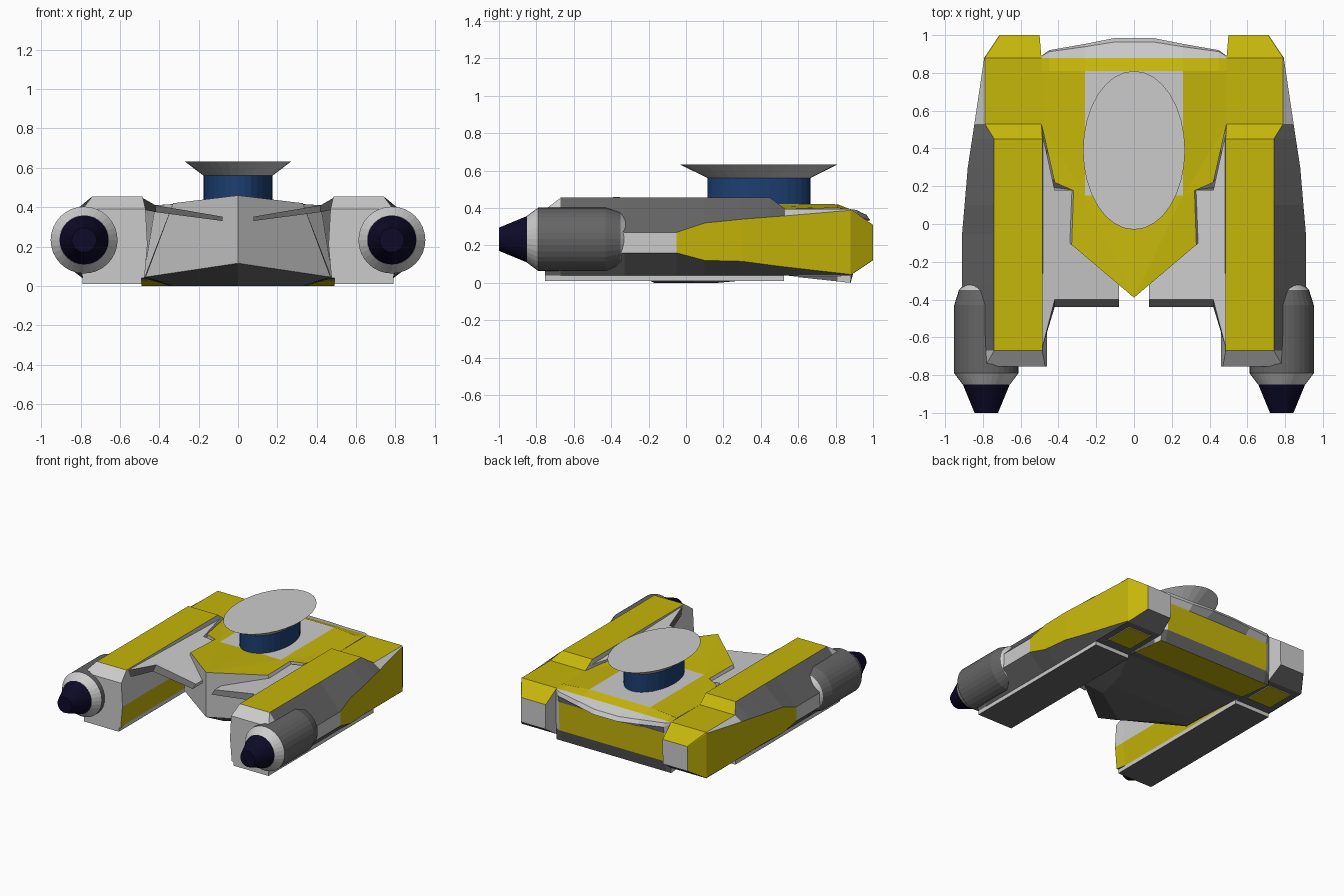
import bpy, bmesh, math

if "Cube" in bpy.data.objects:
    bpy.data.objects.remove(bpy.data.objects["Cube"])

def material(name, rgb):
    m = bpy.data.materials.new(name)
    m.diffuse_color = (*rgb, 1)
    m.use_nodes = True
    m.node_tree.nodes["Principled BSDF"].inputs["Base Color"].default_value = m.diffuse_color
    return m

GREY, YELLOW, BLUE, NAVY, DARK = range(5)
MATS = [material("grey", (0.8, 0.8, 0.8)), material("yellow", (0.56, 0.465, 0.003)),
        material("blue", (0.012, 0.05, 0.17)), material("navy", (0.004, 0.003, 0.02)),
        material("dark_grey", (0.13, 0.13, 0.13))]

def build(name, faces, mirror=False):
    """faces: list of (points, material index); mirror adds the x-flipped half and welds."""
    bm = bmesh.new()
    for s in ((1, -1) if mirror else (1,)):
        for pts, mi in faces:
            vs = [bm.verts.new((s * p[0], p[1], p[2])) for p in pts]
            bm.faces.new(vs).material_index = mi
    bmesh.ops.remove_doubles(bm, verts=bm.verts, dist=1e-4)
    bmesh.ops.recalc_face_normals(bm, faces=bm.faces)
    me = bpy.data.meshes.new(name)
    bm.to_mesh(me)
    bm.free()
    for m in MATS:
        me.materials.append(m)
    ob = bpy.data.objects.new(name, me)
    bpy.context.collection.objects.link(ob)
    return ob

def loft(rings, mat=lambda i, j: GREY, caps=(GREY, GREY)):
    """Skin faces between closed rings of equal length, plus end caps."""
    n = len(rings[0])
    faces = [([a[j], a[(j + 1) % n], b[(j + 1) % n], b[j]], mat(i, j))
             for i, (a, b) in enumerate(zip(rings, rings[1:])) for j in range(n)]
    return faces + [(rings[0], caps[0]), (rings[-1], caps[1])]

def ellipse(cx, cy, z, rx, ry, n=32):
    return [(cx + rx * math.cos(k * math.tau / n), cy + ry * math.sin(k * math.tau / n), z)
            for k in range(n)]

def circle_y(cx, y, cz, r, n=32):
    return [(cx + r * math.cos(k * math.tau / n), y, cz + r * math.sin(k * math.tau / n))
            for k in range(n)]

def both_sides(name, faces):
    for side, s in (("right", 1), ("left", -1)):
        build(f"{side}_{name}", [([(s * x, y, z) for x, y, z in p], m) for p, m in faces])

# Side pods: y, inner top x, outer top x, top z, shoulder x, shoulder top z, shoulder low z, bottom x, bottom z
pod = [(-0.755, .47, .79, .39, .80, .36, .10, .79, .04),
       (-0.67, .485, .74, .455, .82, .36, .12, .79, .04),
       (-0.33, .485, .74, .455, .91, .27, .16, .79, .04),
       (-0.05, .485, .74, .455, .91, .27, .16, .79, .04),
       (0.10, .485, .74, .455, .897, .32, .12, .79, .04),
       (0.30, .485, .74, .455, .88, .34, .115, .79, .04),
       (0.45, .485, .74, .455, .857, .352, .095, .79, .04),
       (0.53, .49, .79, .395, .845, .358, .085, .79, .04),
       (0.88, .49, .79, .395, .793, .388, .045, .79, .04),
       (1.0, .50, .71, .31, .712, .305, .125, .71, .12)]
rings = []
for y, xi, xt, zt, xo, zu, zl, xb, zb in pod:
    xm = .46 if y < .5 else xi
    rings.append([(xi, y, zt), (xt, y, zt), (xo, y, zu), (xo, y, zl),
                  (xb, y, zb), (xi + .005, y, zb), (xm, y, .21)])

def pod_mat(i, j):
    top = j == 0 and i >= 1
    shoulder = j == 2 and i >= 3
    rear = i == 8 and j in (1, 3)
    inner = j == 5 and i < 7
    if top or shoulder or rear or inner:
        return YELLOW
    slope = j == 1 and 1 <= i <= 6
    under = j in (3, 4)
    return DARK if slope or under else GREY

both_sides("pod", loft(rings, pod_mat))

# Skid pads and small coloured patches under the pods
def slab(x0, x1, y0, y1, z0, z1, under, side):
    return loft([[(x0, y, z0), (x1, y, z0), (x1, y, z1), (x0, y, z1)] for y in (y0, y1)],
                lambda i, j: under if j == 0 else side)

both_sides("skid", slab(.49, .79, -.755, .525, .01, .05, DARK, GREY))
both_sides("belly_patch", slab(.54, .74, .60, .83, .034, .05, YELLOW, GREY))

# Engines with dark nose cones
engine = [(-.29, .09), (-.35, .145), (-.43, .17), (-.79, .17), (-.85, .125)]
both_sides("engine", loft([circle_y(.782, y, .233, r) for y, r in engine],
                          lambda i, j: DARK if i in (1, 2) else GREY))
cone = [(-.85, .124), (-1.0, .062)]
both_sides("engine_cone", loft([circle_y(.782, y, .233, r) for y, r in cone],
                               lambda i, j: NAVY, (NAVY, NAVY)))

# Sloping wing plates joining pods and hull
wing_top = [(.49, -.67, .45), (.42, -.40, .41), (.08, -.40, .352), (.08, .18, .352),
            (.42, .18, .41), (.49, .50, .42)]
wing_low = [(.49, -.67, .39), (.42, -.44, .375), (.08, -.44, .33), (.08, .18, .33),
            (.42, .18, .375), (.49, .50, .39)]
both_sides("wing", loft([wing_top, wing_low], lambda i, j: DARK if j < 2 else GREY))

# Centre hull: right-half outline, mirrored
top = [(0, -.39, .46), (.33, -.11, .42), (.32, .18, .415), (.42, .22, .41), (.49, .53, .395), (.49, .81, .40)]
mid = [(0, -.39, .115), (.47, .01, .045), (.475, .2, .045), (.48, .3, .045), (.49, .53, .045), (.49, .81, .04)]
low = [(0, -.17, 0), (.33, .05, 0), (.35, .17, 0), (.38, .3, .012), (.49, .53, .04), (.49, .81, .01)]
c, p, q, e = (0, .15, .425), (.26, .15, .42), (.26, .81, .42), (0, .81, .42)
faces = [([top[0], top[1], p], YELLOW), ([top[0], p, c], YELLOW), ([top[1], top[2], p], YELLOW),
         ([top[2], top[3], p], YELLOW), ([top[3], top[4], p], YELLOW),
         ([p, top[4], top[5], q], YELLOW), ([c, p, q, e], GREY)]
for a, b, m in ((top, mid, GREY), (mid, low, DARK)):
    faces += [([a[k], a[k + 1], b[k + 1], b[k]], m) for k in range(5)]
faces += [([low[0], low[1], low[2], (0, .17, 0)], DARK),
          ([(0, .17, 0), low[2], low[3], low[4], (0, .53, .04)], DARK),
          ([(0, .53, .04), low[4], low[5], (0, .81, .01)], DARK),
          ([e, q, top[5], mid[5], low[5], (0, .81, .01)], GREY)]
build("hull", faces, mirror=True)

# Rear crossbar: flat panel under a lip that bulges backwards in the middle
half = [(.49, .89, .40, .385), (.45, .92, .402, .36), (.26, .953, .42, .345), (.1, .985, .42, .335)]
bar = []
for x, yb, zt, zr in [(-x, *r) for x, *r in half] + half[::-1]:
    yp = min(yb, .91)
    bar.append([(x, .60, .03), (x, .88, 0), (x, yp - .005, .09), (x, yp, .31), (x, yb, zr),
                (x, .88 + (yb - .88) * .8, min(.392, zr + .03)), (x, .88, .393), (x, .81, zt)])

def bar_mat(i, j):
    if j in (0, 6) or (j == 2 and 0 < i < 6):
        return YELLOW
    return DARK if j == 1 else GREY

build("rear_crossbar", loft(bar, bar_mat))

# Turret column and flared dish
build("dish_column", loft([ellipse(0, .39, z, .175, .275) for z in (.38, .56)],
                          lambda i, j: BLUE, (BLUE, BLUE)))
build("dish", loft([ellipse(0, .39, .56, .175, .275), ellipse(0, .39, .632, .27, .42)]))
